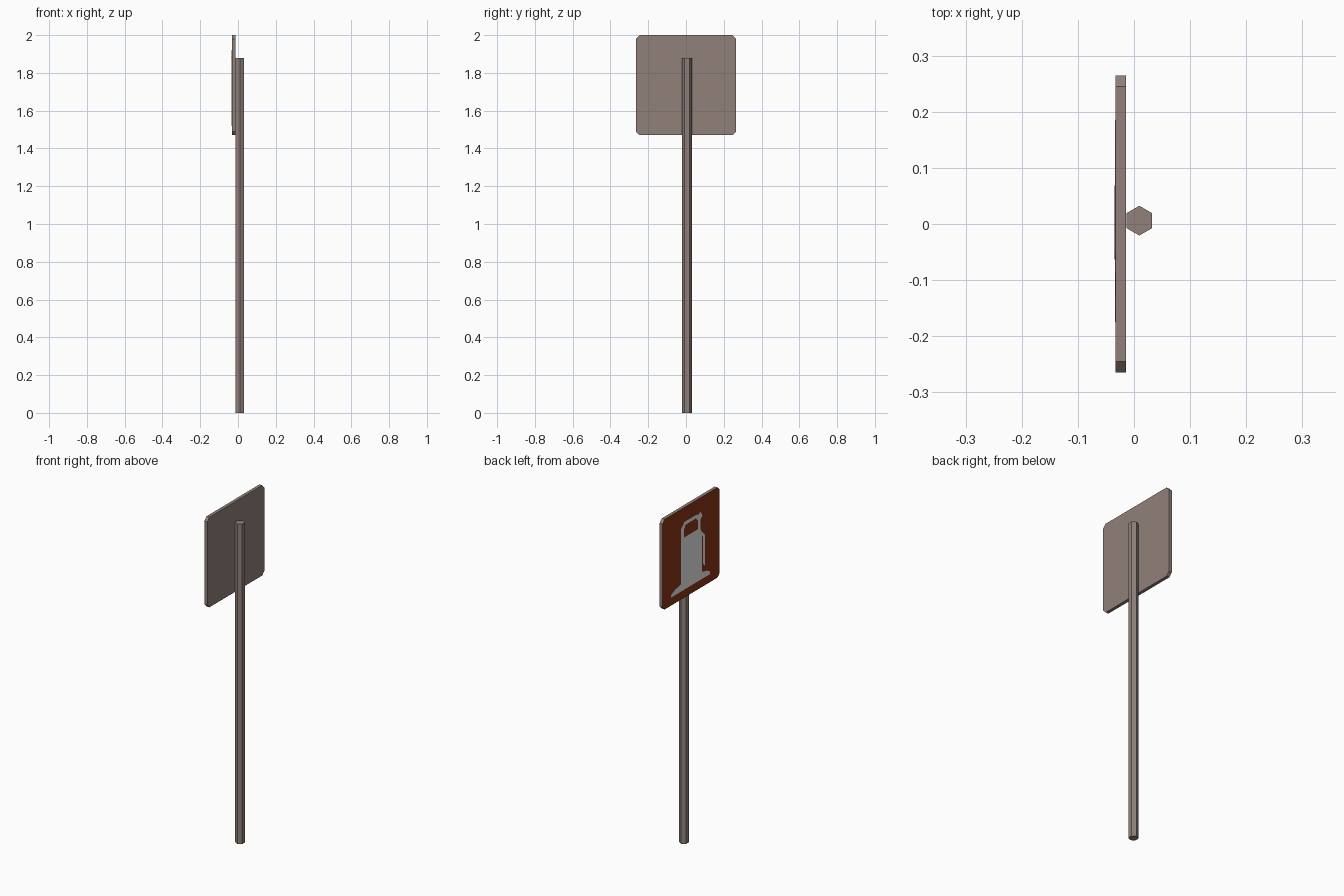
import bpy, bmesh, math

if "Cube" in bpy.data.objects:
    bpy.data.objects.remove(bpy.data.objects["Cube"])

def material(name, rgb):
    m = bpy.data.materials.new(name)
    m.diffuse_color = (*rgb, 1)
    m.use_nodes = True
    m.node_tree.nodes["Principled BSDF"].inputs["Base Color"].default_value = m.diffuse_color
    return m

metal = material("warm_grey_metal", (0.285, 0.219, 0.196))
brown = material("sign_brown", (0.24, 0.035, 0.007))
pale = material("symbol_pale_grey", (0.80, 0.80, 0.80))

W, BOTTOM, FACE = 0.265, 1.47, -0.033   # sign half width, bottom, painted side

def prism(name, profile, x0, x1, mats):
    """Extrude a (y, z) outline from x0 to x1."""
    bm = bmesh.new()
    f = bm.faces.new([bm.verts.new((x0, y, z)) for y, z in profile])
    r = bmesh.ops.extrude_face_region(bm, geom=[f])
    for v in r["geom"]:
        if isinstance(v, bmesh.types.BMVert):
            v.co.x = x1
    bmesh.ops.recalc_face_normals(bm, faces=bm.faces[:])
    bm.normal_update()
    if len(mats) > 1:                    # painted side faces -x
        for f in bm.faces:
            f.material_index = 1 if f.normal.x < -0.9 else 0
    me = bpy.data.meshes.new(name)
    bm.to_mesh(me)
    bm.free()
    for m in mats:
        me.materials.append(m)
    ob = bpy.data.objects.new(name, me)
    bpy.context.collection.objects.link(ob)
    return ob

def plate(name, uv, mat, depth=0.0008):
    """Thin painted plate; u runs left to right, v upwards across the sign."""
    pts = [(W - 2 * W * u, BOTTOM + 2 * W * v) for u, v in uv]
    prism(name, pts, FACE - depth, FACE + 0.001, [mat])

# hexagonal post
bpy.ops.mesh.primitive_cylinder_add(vertices=6, radius=0.0265, depth=1.88,
                                    location=(0.0095, 0.006, 0.94))
post = bpy.context.object
post.name = "post"
post.data.materials.append(metal)

# sign panel with clipped corners
c, t, b = 0.02, 2.0, BOTTOM
prism("sign_panel", [(-W + c, b), (W - c, b), (W, b + c), (W, t - c),
                     (W - c, t), (-W + c, t), (-W, t - c), (-W, b + c)],
      FACE, -0.014, [metal, brown])

# fuel pump symbol: body with stepped base and rounded top
plate("pump_symbol", [(0.15, 0.09), (0.83, 0.09), (0.83, 0.12), (0.78, 0.15),
                      (0.69, 0.17), (0.69, 0.61), (0.66, 0.66), (0.66, 0.78),
                      (0.60, 0.84), (0.38, 0.84), (0.32, 0.78), (0.32, 0.17),
                      (0.22, 0.15), (0.15, 0.12)], pale)
# window opening
plate("pump_window", [(0.37, 0.67), (0.62, 0.67), (0.62, 0.76), (0.58, 0.80),
                      (0.41, 0.80), (0.37, 0.76)], brown, 0.0014)
# hose and nozzle
plate("pump_hose", [(0.71, 0.25), (0.74, 0.22), (0.74, 0.56), (0.69, 0.61),
                    (0.69, 0.57), (0.71, 0.55)], pale)
plate("pump_nozzle", [(0.62, 0.82), (0.66, 0.76), (0.70, 0.79), (0.66, 0.85)], pale)
